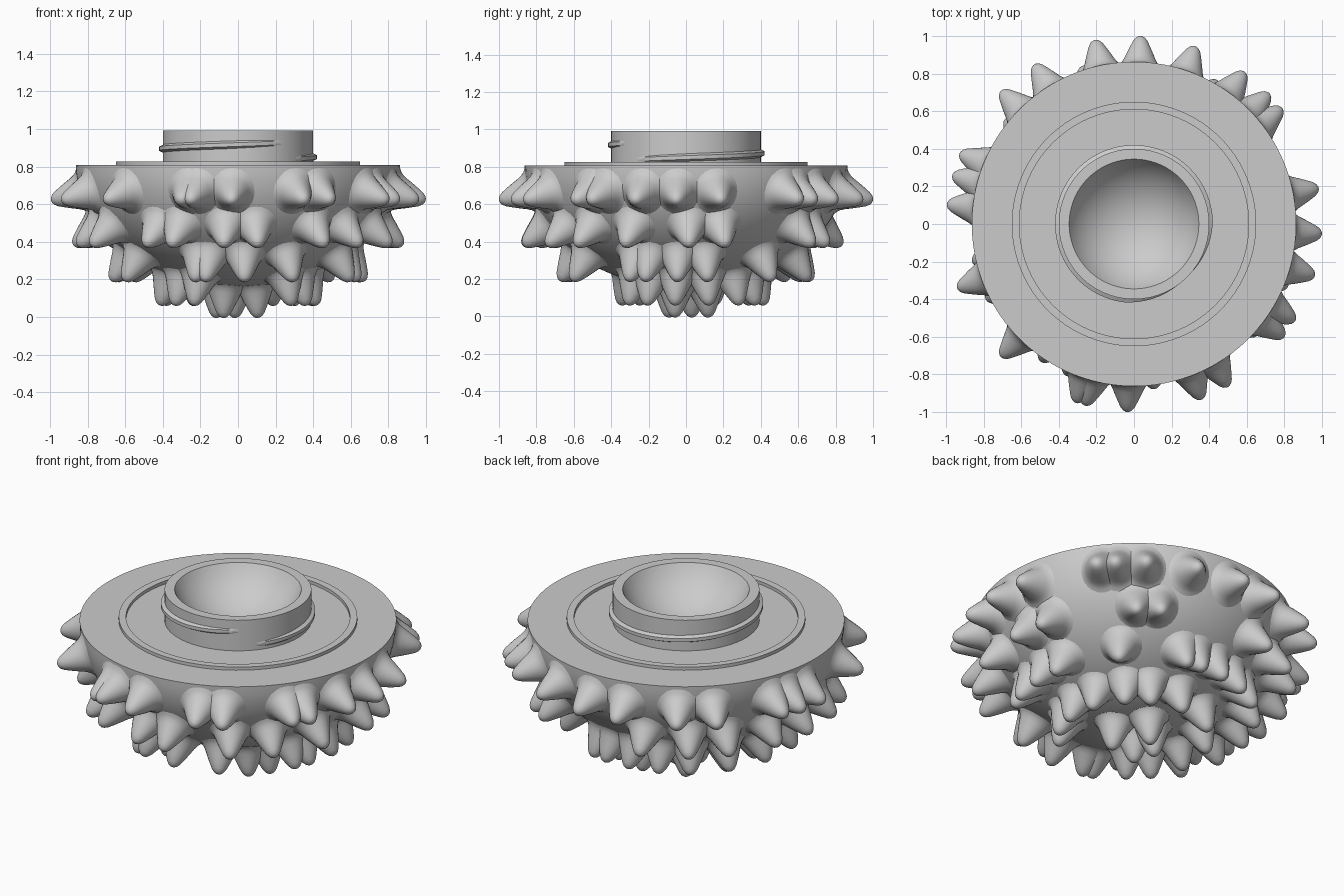
import bpy, bmesh, math
from mathutils import Vector, Matrix

cube = bpy.data.objects.get("Cube")
if cube:
    bpy.data.objects.remove(cube, do_unlink=True)

grey = bpy.data.materials.new("plain_grey")
grey.use_nodes = True
COLOUR = (0.6, 0.6, 0.6, 1)
grey.diffuse_color = COLOUR
grey.node_tree.nodes["Principled BSDF"].inputs["Base Color"].default_value = COLOUR

RIM_Z, RIM_R, DEPTH = 0.808, 0.863, 0.655


def finish(bm, name):
    bmesh.ops.remove_doubles(bm, verts=bm.verts, dist=1e-5)
    bmesh.ops.recalc_face_normals(bm, faces=bm.faces)
    mesh = bpy.data.meshes.new(name)
    bm.to_mesh(mesh)
    bm.free()
    mesh.materials.append(grey)
    ob = bpy.data.objects.new(name, mesh)
    bpy.context.collection.objects.link(ob)
    bpy.ops.object.select_all(action='DESELECT')
    ob.select_set(True)
    bpy.context.view_layer.objects.active = ob
    bpy.ops.object.shade_smooth_by_angle(angle=math.radians(35))
    return ob


def lathe(bm, profile, steps, matrix=Matrix()):
    """Revolve (radius, height) points around z, then place them."""
    verts = [bm.verts.new(matrix @ Vector((r, 0, z))) for r, z in profile]
    edges = [bm.edges.new(pair) for pair in zip(verts, verts[1:])]
    bmesh.ops.spin(bm, geom=verts + edges, cent=matrix.translation,
                   axis=matrix.to_3x3() @ Vector((0, 0, 1)),
                   angle=math.tau, steps=steps)


def arc(rx, rz, centre_z, end, count):
    """Elliptic arc from the bottom centre up to the end angle."""
    return [(rx * math.sin(a), centre_z - rz * math.cos(a))
            for a in (end * i / count for i in range(count + 1))]


# Bowl with raised ring, neck and a round hollow in the neck
TOP, BORE, HOLLOW_R = 0.992, 0.345, 0.385
outside = arc(RIM_R, DEPTH, RIM_Z, math.pi / 2, 24)
rim = [(0.65, RIM_Z), (0.65, 0.827), (0.61, 0.827), (0.61, RIM_Z)]
neck = [(0.4, RIM_Z), (0.4, TOP)]
tilt = math.asin(BORE / HOLLOW_R)
inside = arc(HOLLOW_R, HOLLOW_R, TOP + HOLLOW_R * math.cos(tilt), tilt, 14)[::-1]
bm = bmesh.new()
lathe(bm, outside + rim + neck + inside, 96)
finish(bm, "bowl_and_neck")

# Thread around the neck, tapering into it at both ends
bm = bmesh.new()
turns, start, span = 90, math.radians(-40), math.radians(345)
previous = None
for i in range(turns + 1):
    t = i / turns
    a = start + span * t
    z = 0.85 + 0.09 * a / math.tau
    grow = min(1, t * 8, (1 - t) * 8)
    section = [(0.39, -0.026), (0.4 + 0.02 * grow, -0.01),
               (0.4 + 0.02 * grow, 0.01), (0.39, 0.026)]
    ring = [bm.verts.new((r * math.cos(a), r * math.sin(a), z + h)) for r, h in section]
    if previous:
        for k in range(4):
            m = (k + 1) % 4
            bm.faces.new((previous[k], previous[m], ring[m], ring[k]))
    else:
        bm.faces.new(ring)
    previous = ring
bm.faces.new(previous)
finish(bm, "neck_thread")

# Rows of spikes: height of the base on the bowl, then the angles around it
rows = {
    "upper_spikes": (0.665, (102, 88, 71, 54, 44, 38, 11, -3, -16, -31, -37, -60, -69,
                             -92, -105, -108, -135, -160, 174, 165, 158, 135, 122)),
    "middle_spikes": (0.48, (1, 14, 51, 60, 108, 126, 141, 160, 176, 193, 207,
                             -22, -42, -58, -83, -95, -114, -124)),
    "lower_spikes": (0.325, (-153, -110, -105, -87, -64, -27, -19, -4, 10, 43,
                             76, 84, 97, 112, 127, 146, 166, 186)),
    "base_spikes": (0.215, (-143, -124, -47, -30, -8, 17, 43, 63, 90, 125, 158, 190)),
    "bottom_spikes": (0.158, (-30, 98, 165, 230)),
}
# Flared foot that meets the bowl, then a cone with a rounded tip
spike = [(0.128, -0.016), (0.11, -0.003), (0.097, 0.012), (0.085, 0.034),
         (0.07, 0.07), (0.054, 0.105), (0.039, 0.136), (0.025, 0.154),
         (0.012, 0.162), (0, 0.164)]
for name, (z, angles) in rows.items():
    drop = (RIM_Z - z) / DEPTH
    radius = RIM_R * math.sqrt(1 - drop * drop)
    bm = bmesh.new()
    for degrees in angles:
        a = math.radians(degrees)
        out = Vector((math.cos(a), math.sin(a), 0))
        normal = out * (radius / RIM_R ** 2) - Vector((0, 0, drop / DEPTH))
        place = normal.to_track_quat('Z', 'Y').to_matrix().to_4x4()
        place.translation = out * radius + Vector((0, 0, z))
        lathe(bm, spike, 24, place)
    finish(bm, name)
